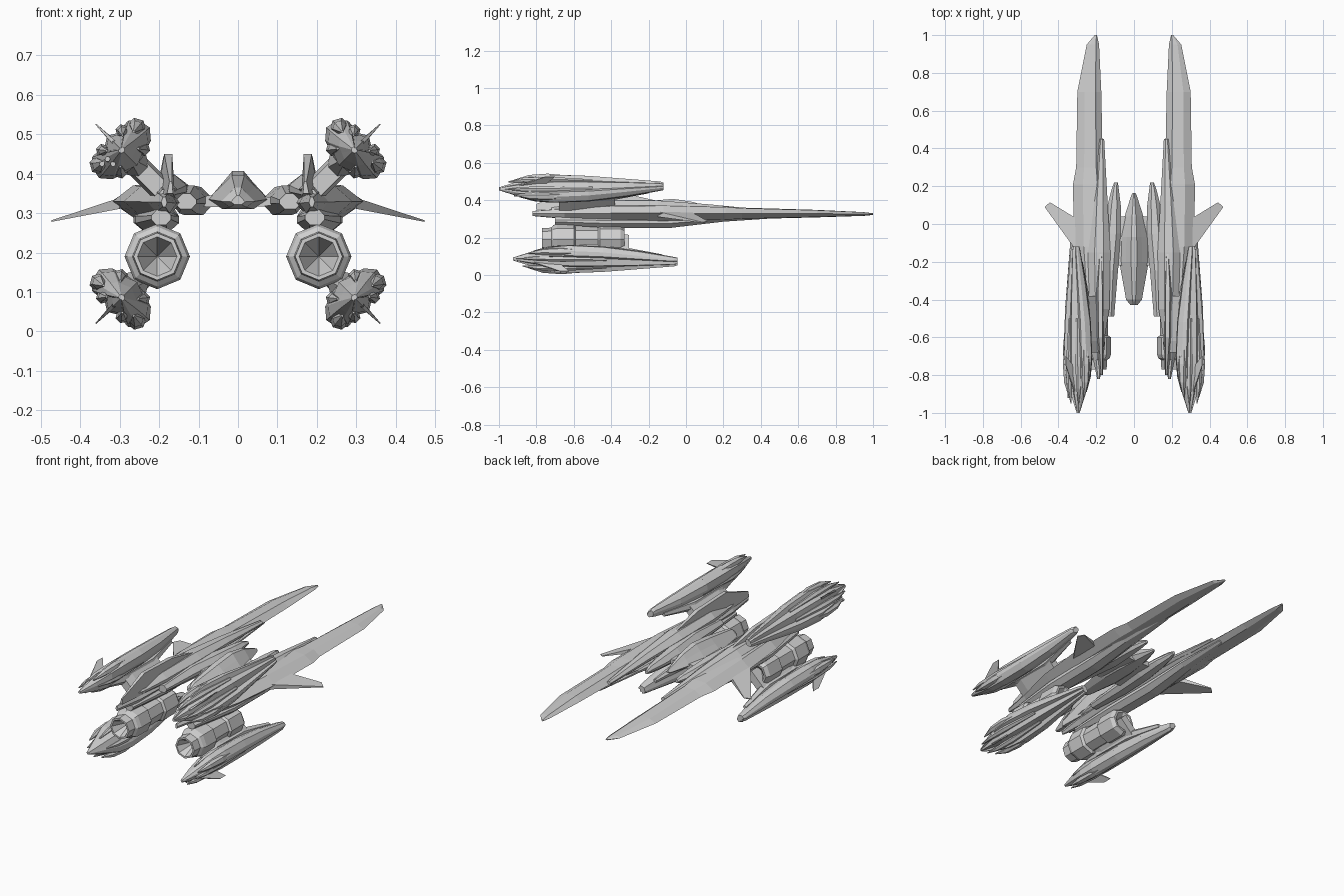
import bpy, bmesh, math
from mathutils import Vector

grey = bpy.data.materials.new("hull_grey")
grey.diffuse_color = (0.63, 0.63, 0.63, 1)


def finish(name, bm, mirror=True):
    bmesh.ops.recalc_face_normals(bm, faces=bm.faces)
    me = bpy.data.meshes.new(name)
    bm.to_mesh(me)
    bm.free()
    me.materials.append(grey)
    ob = bpy.data.objects.new(name, me)
    bpy.context.collection.objects.link(ob)
    if mirror:
        ob.modifiers.new("mirror", 'MIRROR').use_mirror_merge = False
    return ob


def straight(a, b, y):
    return Vector((a, y, b))


def loft(name, profile, rows, place=straight, mirror=True):
    """Skin a unit profile through rows of (y, a0, a1, b0, b1)."""
    bm = bmesh.new()
    rings = [[bm.verts.new(place(a0 + (a1 - a0) * p, b0 + (b1 - b0) * q, y))
              for p, q in profile] for y, a0, a1, b0, b1 in rows]
    n = len(profile)
    for r, s in zip(rings, rings[1:]):
        for i in range(n):
            j = (i + 1) % n
            bm.faces.new((r[i], r[j], s[j], s[i]))
    bm.faces.new(rings[0])
    bm.faces.new(rings[-1])
    return finish(name, bm, mirror)


def plate(name, pts, normal, half):
    """Thin blade: corner points spread along a normal by half thickness."""
    bm = bmesh.new()
    a = [bm.verts.new(Vector(p) + Vector(normal) * h) for p, h in zip(pts, half)]
    b = [bm.verts.new(Vector(p) - Vector(normal) * h) for p, h in zip(pts, half)]
    bm.faces.new(a)
    bm.faces.new(b[::-1])
    for i in range(len(a)):
        j = (i + 1) % len(a)
        bm.faces.new((a[i], a[j], b[j], b[i]))
    return finish(name, bm)


HEX = [(0, .45), (.25, 0), (.7, .05), (1, .5), (.7, .95), (.25, 1)]
OCT = [(0, .35), (.25, 0), (.75, 0), (1, .35), (1, .6), (.7, 1), (.3, 1), (0, .6)]
CANOPY = [(0, .3), (.25, 0), (.75, 0), (1, .3), (.78, .68), (.6, 1), (.4, 1), (.22, .68)]
BOX = [(0, 0), (1, 0), (1, 1), (0, 1)]

# Central cockpit
loft("cockpit", CANOPY, [
    (-.43, -.018, .018, .322, .345), (-.40, -.042, .042, .315, .365),
    (-.20, -.078, .078, .31, .395), (-.07, -.072, .072, .31, .407),
    (.04, -.05, .05, .315, .39), (.15, -.015, .015, .325, .35),
    (.165, -.008, .008, .33, .343)], mirror=False)
loft("cross_link", HEX, [(-.22, -.15, .15, .315, .345),
                         (.04, -.12, .12, .315, .345)], mirror=False)

# Long forked hulls
loft("long_prong", HEX, [
    (-.82, .18, .195, .315, .342), (-.65, .155, .23, .30, .357),
    (-.40, .145, .29, .288, .372), (-.12, .145, .318, .285, .375),
    (.21, .15, .323, .292, .366), (.30, .165, .306, .298, .36),
    (.70, .173, .30, .308, .348), (.95, .185, .25, .316, .336),
    (1.0, .196, .208, .321, .33)])
loft("inner_nacelle", OCT, [
    (-.49, .105, .16, .31, .35), (-.25, .085, .17, .30, .37),
    (-.05, .065, .16, .295, .366), (.10, .07, .14, .305, .357),
    (.18, .08, .12, .312, .35), (.22, .085, .105, .32, .338)])
loft("upper_hub", OCT, [
    (-.72, .175, .20, .335, .36), (-.45, .13, .235, .33, .398),
    (-.15, .125, .245, .33, .398), (.12, .14, .22, .33, .378),
    (.45, .158, .185, .325, .346)])
loft("lower_hub", OCT, [
    (-.70, .17, .22, .27, .31), (-.40, .15, .26, .25, .32),
    (-.08, .15, .265, .252, .32), (.20, .16, .25, .285, .325),
    (.50, .18, .22, .305, .325)])
loft("dorsal_ridge", [(0, 0), (1, 0), (.6, 1), (.15, 1)], [
    (-.80, .165, .18, .35, .38), (-.60, .16, .205, .34, .45),
    (-.35, .16, .21, .34, .44), (-.10, .17, .185, .35, .385)])
plate("side_wing", [(.29, .02, .328), (.445, .115, .287), (.473, .09, .28), (.30, -.15, .325)],
      (0, 0, 1), (.014, .002, .002, .014))

# Engines: eight-sided lathe with hollow ends
profile = [(0, -.66), (.05, -.77), (.06, -.77), (.063, -.72), (.076, -.71), (.083, -.69),
           (.083, -.60), (.068, -.59), (.068, -.47), (.08, -.46), (.08, -.35),
           (.066, -.33), (.055, -.33), (0, -.38)]
bm = bmesh.new()
rings = [[bm.verts.new((.205 + r * math.cos(k * math.pi / 4), y,
                        .19 + r * math.sin(k * math.pi / 4))) for k in range(8)]
         for r, y in profile]
for r, s in zip(rings, rings[1:]):
    for k in range(8):
        j = (k + 1) % 8
        bm.faces.new((r[k], r[j], s[j], s[k]))
bmesh.ops.remove_doubles(bm, verts=bm.verts, dist=.0005)
finish("engine", bm)

# Four outer pods, turned 45 degrees: u runs across, v points outward
POD = [(0, .45), (.04, .75), (.14, .9), (.3, .8), (.5, 1), (.7, .8), (.86, .9), (.96, .75),
       (1, .45), (.88, .22), (.7, .12), (.5, 0), (.3, .12), (.12, .22)]
DIAMOND = [(0, .5), (.25, .05), (.75, .05), (1, .5), (.75, .95), (.25, .95)]
R = math.sqrt(.5)


def make_pods(tag, upper):
    def place(u, v, y):
        x, z = .295 + (u + v) * R, .46 + (v - u) * R
        return Vector((x, y, z)) if upper else Vector((x, y + .075, .546 - z))

    loft(tag + "_pod", POD, [
        (-1.0, -.008, .008, -.008, .008), (-.90, -.045, .045, -.035, .03),
        (-.80, -.08, .08, -.055, .047), (-.70, -.091, .091, -.06, .052),
        (-.52, -.08, .08, -.058, .052), (-.32, -.052, .052, -.04, .048),
        (-.14, -.027, .027, -.005, .042), (-.12, -.022, .022, 0, .036)], place)
    # Claw-like spikes around the front
    for k, (u, v, tip, w) in enumerate([(-.068, .014, -.92, .024), (.068, .014, -.92, .024),
                                        (-.035, .032, -.95, .018), (.035, .032, -.95, .018),
                                        (-.04, -.034, -.89, .02), (.04, -.034, -.89, .02)]):
        t = .8
        loft(f"{tag}_claw_{k}", DIAMOND, [
            (tip, u * t - .003, u * t + .003, v * t - .003, v * t + .003),
            (tip + .08, u - w * .7, u + w * .7, v - w * .7, v + w * .7),
            (-.74, u - w, u + w, v - w, v + w),
            (-.5, u * .8 - w * .5, u * .8 + w * .5, v - w * .5, v + w * .5)], place)
    # Inner keel and strut towards the hull
    loft(tag + "_keel", DIAMOND, [
        (-.86, -.01, .01, -.04, -.02), (-.66, -.035, .035, -.085, -.02),
        (-.42, -.03, .03, -.08, -.02), (-.2, -.01, .01, -.03, 0)], place)
    loft(tag + "_strut", BOX, [(-.68, -.022, .022, -.16, -.03),
                               (-.62, -.03, .03, -.17, -.02),
                               (-.38, -.022, .022, -.16, -.02)], place)
    # Swept outer fin
    n = place(1, 0, 0) - place(0, 0, 0)
    plate(tag + "_fin", [place(0, .01, -.93), place(0, .093, -.75),
                         place(0, .093, -.70), place(0, .03, -.76)],
          n, (.006, .0015, .0015, .006))


make_pods("upper", True)
make_pods("lower", False)

# Small gun barrels on one upper pod
for k in range(3):
    x, z = -.345 + .014 * k, .425 + .012 * (k % 2)
    loft(f"gun_barrel_{k}", DIAMOND, [(-.92, x - .007, x + .007, z - .007, z + .007),
                                      (-.72, x - .01, x + .01, z - .01, z + .01)], mirror=False)
